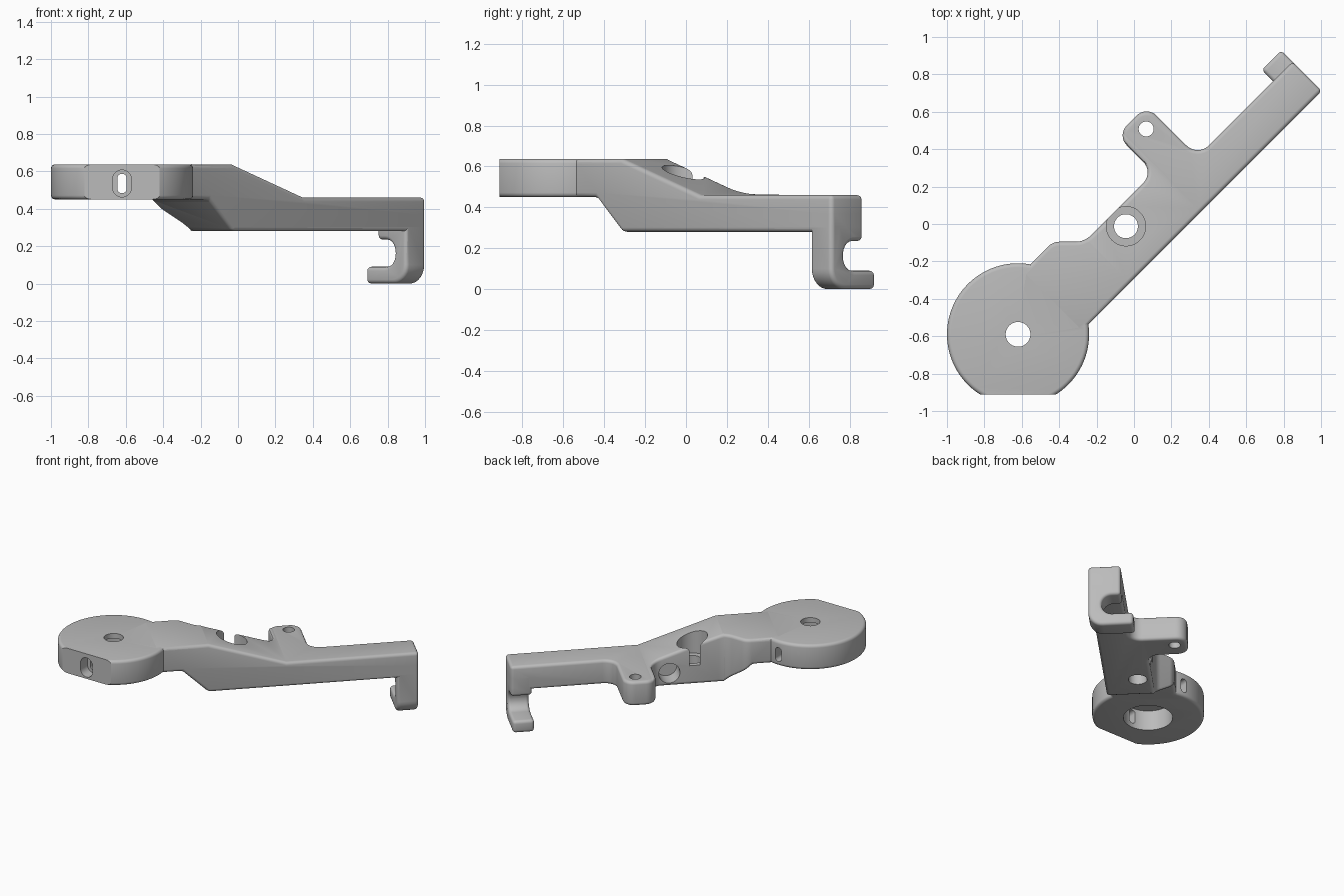
import bpy, bmesh, math
from mathutils import Vector, Matrix

cube = bpy.data.objects.get("Cube")
if cube:
    bpy.data.objects.remove(cube)

grey = bpy.data.materials.new("grey_plastic")
grey.use_nodes = True
GREY = (0.5, 0.5, 0.5, 1)
grey.diffuse_color = GREY
grey.node_tree.nodes["Principled BSDF"].inputs["Base Color"].default_value = GREY

DIAGONAL = Matrix.Rotation(math.radians(45), 4, 'Z')   # arm frame: u along, v across
STRAIGHT = Matrix.Identity(4)


def rounded(corners, steps=8):
    """Polygon whose corners (a, b, radius) are replaced by arcs."""
    out = []
    for i, (a, b, r) in enumerate(corners):
        p = Vector((a, b))
        d1 = (Vector(corners[i - 1][:2]) - p).normalized()
        d2 = (Vector(corners[(i + 1) % len(corners)][:2]) - p).normalized()
        if r == 0:
            out.append(p)
            continue
        half = d1.angle(d2) / 2
        mid = p + (d1 + d2).normalized() * (r / math.sin(half))
        s = p + d1 * (r / math.tan(half)) - mid
        e = p + d2 * (r / math.tan(half)) - mid
        turn = s.angle_signed(e)
        for k in range(steps + 1):
            t = -turn * k / steps
            out.append(mid + Vector((s.x * math.cos(t) - s.y * math.sin(t),
                                     s.x * math.sin(t) + s.y * math.cos(t))))
    return out


def prism(name, points, axis, lo, hi, frame):
    """Extrude a 2D polygon along the given axis of the frame."""
    place = {'X': lambda p: (lo, p[0], p[1]),
             'Y': lambda p: (p[0], lo, p[1]),
             'Z': lambda p: (p[0], p[1], lo)}[axis]
    bm = bmesh.new()
    face = bm.faces.new([bm.verts.new(place(p)) for p in points])
    geo = bmesh.ops.extrude_face_region(bm, geom=[face])['geom']
    shift = Vector([hi - lo if c == axis else 0 for c in 'XYZ'])
    bmesh.ops.translate(bm, vec=shift, verts=[g for g in geo if isinstance(g, bmesh.types.BMVert)])
    bmesh.ops.recalc_face_normals(bm, faces=bm.faces)
    bm.transform(frame)
    me = bpy.data.meshes.new(name)
    bm.to_mesh(me)
    bm.free()
    me.materials.append(grey)
    ob = bpy.data.objects.new(name, me)
    bpy.context.collection.objects.link(ob)
    return ob


def rod(name, x, y, r, lo, hi, axis='Z', frame=STRAIGHT, n=64):
    ring = [(x + r * math.cos(2 * math.pi * k / n), y + r * math.sin(2 * math.pi * k / n)) for k in range(n)]
    return prism(name, ring, axis, lo, hi, frame)


def apply(ob, mod):
    bpy.context.view_layer.objects.active = ob
    bpy.ops.object.modifier_apply(modifier=mod.name)


def combine(ob, other, operation):
    mod = ob.modifiers.new("bool", 'BOOLEAN')
    mod.operation, mod.object, mod.solver = operation, other, 'EXACT'
    apply(ob, mod)
    bpy.data.objects.remove(other)


def soften(ob, width=0.022):
    mod = ob.modifiers.new("bevel", 'BEVEL')
    mod.width, mod.segments = width, 4
    mod.limit_method, mod.angle_limit = 'ANGLE', math.radians(32)
    mod.use_clamp_overlap = False
    apply(ob, mod)


# Arm: plan outline crossed with the cranked side profile
plan = rounded([(-0.62, -0.207, 0), (1.213, -0.207, 0), (1.213, 0.014, 0),
                (0.495, 0.014, 0.085), (0.495, 0.4, 0.075), (0.27, 0.4, 0.075),
                (0.27, 0.12, 0.08), (-0.254, 0.12, 0.12), (-0.374, 0.24, 0.09), (-0.62, 0.24, 0)])
side = [(-0.7, 0.45), (-0.42, 0.45), (-0.24, 0.28), (1.3, 0.28), (1.3, 0.46),
        (0.3, 0.46), (-0.24, 0.637), (-0.7, 0.637)]
arm = prism("bracket_arm", plan, 'Z', 0, 1, DIAGONAL)
combine(arm, prism("side_profile", side, 'Y', -1, 1, DIAGONAL), 'INTERSECT')
soften(arm)

# Round head with a flat front
head = rod("head", -0.62, -0.59, 0.38, 0.45, 0.637, n=96)
soften(head)
combine(head, prism("flat_cutter", [(-1.2, -1.2), (0, -1.2), (0, -0.912), (-1.2, -0.912)],
                    'Z', 0, 1, STRAIGHT), 'DIFFERENCE')

# Hook under the far end
hook = prism("hook", rounded([(-0.207, 0, 0.1), (0.1, 0, 0), (0.1, 0.09, 0),
                              (-0.115, 0.09, 0.07), (-0.115, 0.235, 0.07), (0.014, 0.235, 0),
                              (0.014, 0.39, 0), (-0.207, 0.39, 0)]), 'X', 1.065, 1.213, DIAGONAL)
soften(hook)

combine(arm, head, 'UNION')
combine(arm, hook, 'UNION')


def capsule(name, w, h, lo, hi):
    x, z = -0.62, 0.535
    shape = rounded([(x - w, z - h, w * .99), (x + w, z - h, w * .99),
                     (x + w, z + h, w * .99), (x - w, z + h, w * .99)])
    return prism(name, shape, 'Y', lo, hi, STRAIGHT)


# Holes: head bore and recess, adjusting slot, arm counterbore, side pocket, tab hole
for cutter in (rod("head_bore", -0.62, -0.59, 0.066, 0, 1),
               rod("head_recess", -0.62, -0.59, 0.168, 0, 0.6),
               capsule("slot", 0.025, 0.052, -1.1, 0),
               capsule("slot_recess", 0.05, 0.072, -1.1, -0.83),
               rod("arm_bore", -0.043, -0.012, 0.064, 0, 1),
               rod("arm_counterbore", -0.043, -0.012, 0.105, 0.42, 1),
               rod("side_pocket", 0.136, 0.375, 0.073, 0.0, 0.2, 'Y', DIAGONAL),
               rod("tab_hole", 0.065, 0.508, 0.04, 0, 1)):
    combine(arm, cutter, 'DIFFERENCE')

bpy.ops.object.select_all(action='DESELECT')
arm.select_set(True)
bpy.context.view_layer.objects.active = arm
bpy.ops.object.shade_smooth_by_angle(angle=math.radians(30))
